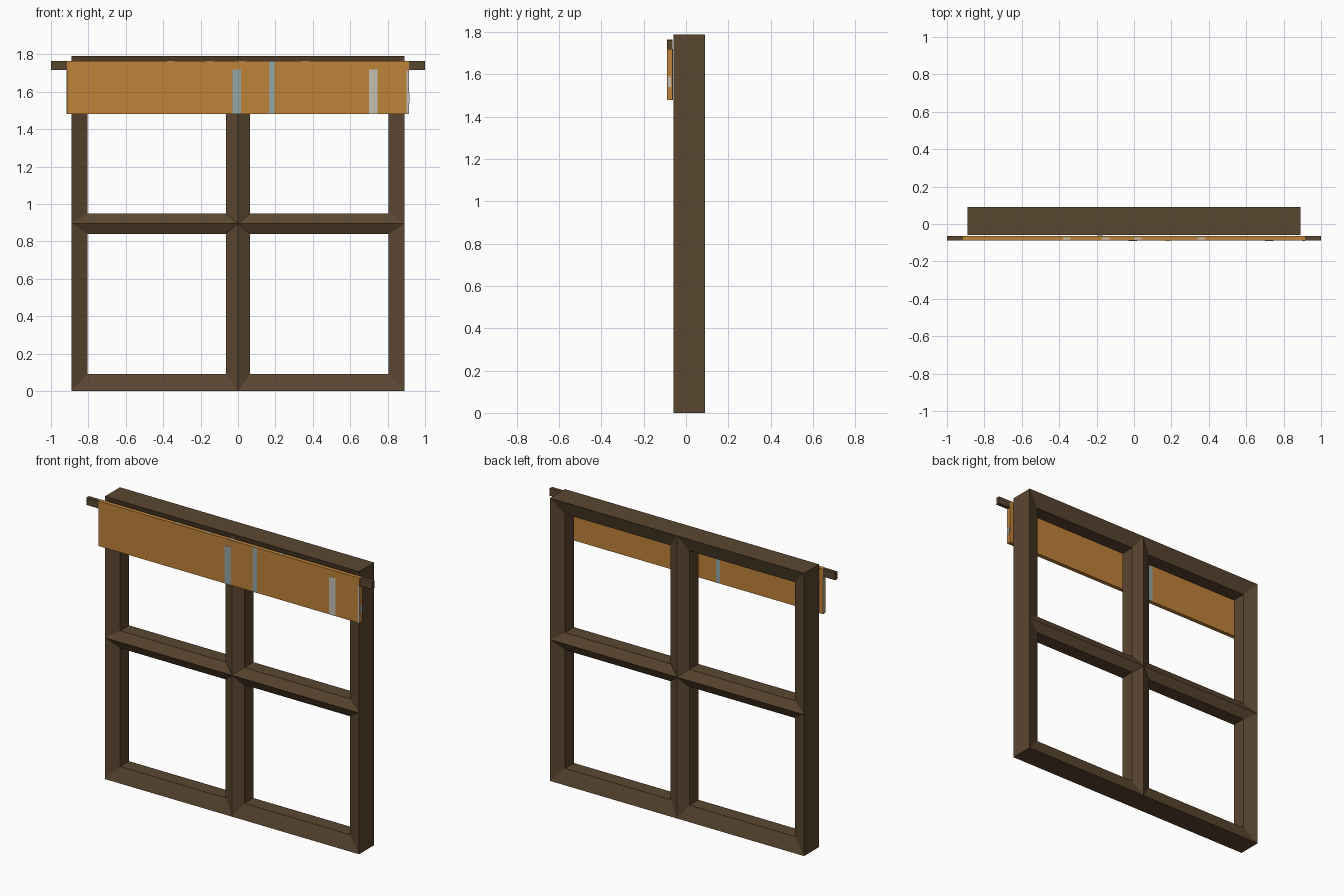
import bpy
import bmesh
from mathutils import Vector

if "Cube" in bpy.data.objects:
    bpy.data.objects.remove(bpy.data.objects["Cube"])


def material(name, rgb):
    mat = bpy.data.materials.new(name)
    mat.use_nodes = True
    mat.diffuse_color = (*rgb, 1)
    mat.node_tree.nodes["Principled BSDF"].inputs["Base Color"].default_value = (*rgb, 1)
    return mat


WOOD = material("dark wood", (0.102, 0.061, 0.030))
CLOTH = material("ochre cloth", (0.52, 0.225, 0.040))
BLUE = material("blue grey", (0.30, 0.38, 0.38))
PALE = material("pale grey", (0.55, 0.53, 0.45))


def finish(bm, name, mat):
    bmesh.ops.recalc_face_normals(bm, faces=bm.faces)
    mesh = bpy.data.meshes.new(name)
    bm.to_mesh(mesh)
    bm.free()
    mesh.materials.append(mat)
    obj = bpy.data.objects.new(name, mesh)
    bpy.context.collection.objects.link(obj)
    return obj


def box(name, low, high, mat):
    low, high = Vector(low), Vector(high)
    bm = bmesh.new()
    bmesh.ops.create_cube(bm, size=1)
    bmesh.ops.scale(bm, vec=high - low, verts=bm.verts)
    bmesh.ops.translate(bm, vec=(low + high) / 2, verts=bm.verts)
    return finish(bm, name, mat)


# Window frame: four bevelled openings welded along the mullion ridges
HALF, MID = 0.89, 0.895
FRONT, BACK, BEVEL = -0.06, 0.09, 0.03


def rectangle(bm, x_range, z_range, y):
    (x0, x1), (z0, z1) = x_range, z_range
    return [bm.verts.new((x, y, z)) for x, z in ((x0, z0), (x1, z0), (x1, z1), (x0, z1))]


bm = bmesh.new()
for sx in (-1, 1):
    for sz in (-1, 1):
        outer = ((0, sx * HALF), (MID, MID + sz * MID))
        inner = ((sx * 0.065, sx * 0.805), (MID + sz * 0.055, MID + sz * 0.805))
        rings = [rectangle(bm, *outer, FRONT), rectangle(bm, *inner, FRONT + BEVEL),
                 rectangle(bm, *inner, BACK - BEVEL), rectangle(bm, *outer, BACK)]
        for a, b in zip(rings, rings[1:]):
            for i in range(4):
                j = (i + 1) % 4
                bm.faces.new((a[i], a[j], b[j], b[i]))
bmesh.ops.remove_doubles(bm, verts=bm.verts, dist=0.0005)
bmesh.ops.bridge_loops(bm, edges=[e for e in bm.edges if e.is_boundary])
finish(bm, "window_frame", WOOD)

# Curtain rod and the short valance hung over it
box("curtain_rod", (-1, -0.088, 1.717), (1, -0.064, 1.764), WOOD)
X, Y0, Y1, Z0, Z1 = 0.915, -0.089, -0.063, 1.48, 1.765
box("valance", (-X, Y0, Z0), (X, Y1, Z1), CLOTH)

# Stripes on the valance front: left edge, right edge, top, colour
LIFT = 0.001
for x0, x1, top, mat in ((-0.03, 0.015, 1.72, BLUE), (0.165, 0.195, Z1, BLUE),
                         (0.70, 0.745, 1.72, PALE), (0.902, X, 1.715, PALE)):
    box("front_stripe", (x0, Y0 - LIFT, Z0), (x1, Y0 + LIFT, top), mat)

# Stripe on the back, patches on the top hem and side hems
box("back_stripe", (-0.195, Y1 - LIFT, Z0), (-0.165, Y1 + LIFT, 1.72), BLUE)
for x in (-0.36, -0.15, 0.02, 0.36):
    box("hem_patch", (x - 0.02, -0.084, Z1 - LIFT), (x + 0.02, -0.072, Z1 + LIFT), PALE)
box("left_side_patch", (X - LIFT, -0.085, 1.54), (X + LIFT, -0.07, 1.59), PALE)
box("right_side_stripe", (-X - LIFT, -0.076, Z0), (-X + LIFT, Y1, 1.715), PALE)
